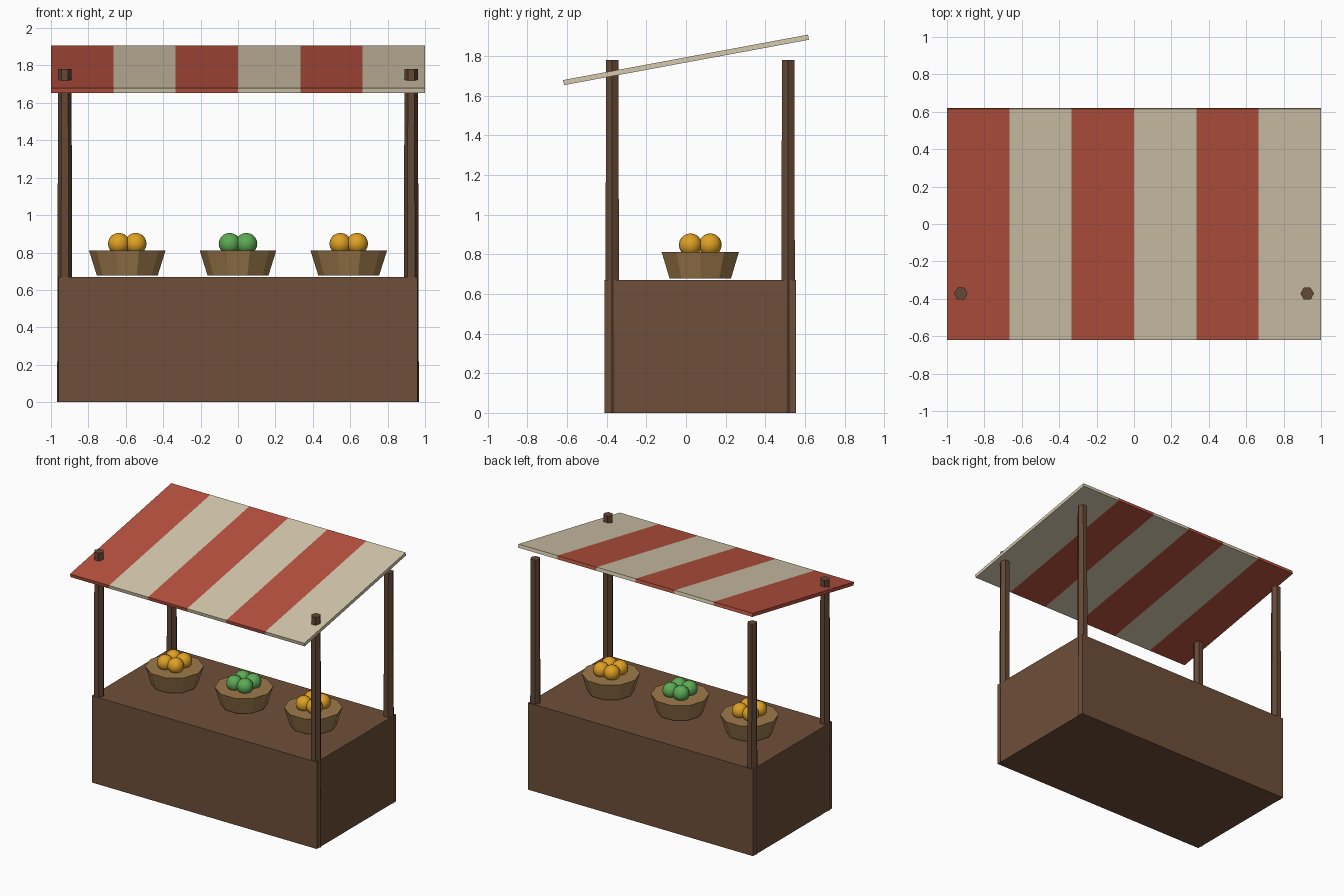
import bpy
import bmesh
from math import radians
from mathutils import Matrix

cube = bpy.data.objects.get("Cube")
if cube:
    bpy.data.objects.remove(cube)


def srgb(*rgb):
    return tuple((c / 255 / 12.92) if c < 10 else ((c / 255 + 0.055) / 1.055) ** 2.4 for c in rgb) + (1,)


def material(name, *rgb):
    mat = bpy.data.materials.new(name)
    mat.use_nodes = True
    mat.diffuse_color = srgb(*rgb)
    mat.node_tree.nodes["Principled BSDF"].inputs["Base Color"].default_value = srgb(*rgb)
    return mat


wood = material("counter wood", 110, 78, 56)
post_wood = material("post wood", 100, 72, 54)
wicker = material("basket wicker", 158, 122, 76)
red = material("awning red", 184, 82, 62)
cream = material("awning cream", 214, 202, 174)
orange = material("orange fruit", 222, 160, 36)
green = material("green fruit", 92, 170, 84)


def finish(name, bm, mats, smooth=False):
    mesh = bpy.data.meshes.new(name)
    bm.to_mesh(mesh)
    bm.free()
    for mat in mats:
        mesh.materials.append(mat)
    for poly in mesh.polygons:
        poly.use_smooth = smooth
    obj = bpy.data.objects.new(name, mesh)
    bpy.context.collection.objects.link(obj)
    return obj


def box(name, size, loc, mats):
    bm = bmesh.new()
    bmesh.ops.create_cube(bm, size=1, matrix=Matrix.Diagonal((*size, 1)))
    obj = finish(name, bm, mats)
    obj.location = loc
    return obj


def cone(name, sides, r_low, r_high, x, y, z_low, z_high, mat):
    """Tapered prism with a corner pointing along y."""
    bm = bmesh.new()
    bmesh.ops.create_cone(bm, cap_ends=True, segments=sides, radius1=r_low,
                          radius2=r_high, depth=z_high - z_low,
                          matrix=Matrix.Rotation(radians(90), 4, "Z"))
    obj = finish(name, bm, [mat])
    obj.location = (x, y, (z_low + z_high) / 2)
    return obj


MID_Y = 0.072

# Counter
box("counter", (1.92, 0.965, 0.67), (0, MID_Y, 0.335), [wood])

# Tapered six-sided posts
for side, x in (("right", -0.926), ("left", 0.926)):
    for end, y in (("front", -0.372), ("back", 0.515)):
        cone(f"{end}_{side}_post", 6, 0.041, 0.036, x, y, 0, 1.78, post_wood)

# Sloping awning, cut into stripes
STRIPES = 6
bm = bmesh.new()
bmesh.ops.create_cube(bm, size=1, matrix=Matrix.Diagonal((2, 1.256, 0.026, 1)))
for i in range(1, STRIPES):
    bmesh.ops.bisect_plane(bm, geom=bm.verts[:] + bm.edges[:] + bm.faces[:],
                           plane_co=(-1 + 2 * i / STRIPES, 0, 0), plane_no=(1, 0, 0))
for face in bm.faces:
    x = max(-0.99, min(0.99, face.calc_center_median().x))
    face.material_index = int((x + 1) * STRIPES / 2) % 2
awning = finish("awning", bm, [red, cream])
awning.location = (0, 0, 1.78)
awning.rotation_euler.x = radians(10.5)

# Baskets, each with four fruits
for label, x, fruit in (("right", -0.592, orange), ("middle", 0, green), ("left", 0.592, orange)):
    cone(f"{label}_basket", 10, 0.163, 0.205, x, MID_Y, 0.678, 0.812, wicker)
    bm = bmesh.new()
    for sx in (-1, 1):
        for sy in (-1, 1):
            bmesh.ops.create_uvsphere(bm, u_segments=16, v_segments=10, radius=0.058,
                                      matrix=Matrix.Translation((sx * 0.045, sy * 0.05, 0)))
    pile = finish(f"{label}_fruit", bm, [fruit], smooth=True)
    pile.location = (x, MID_Y, 0.847)
